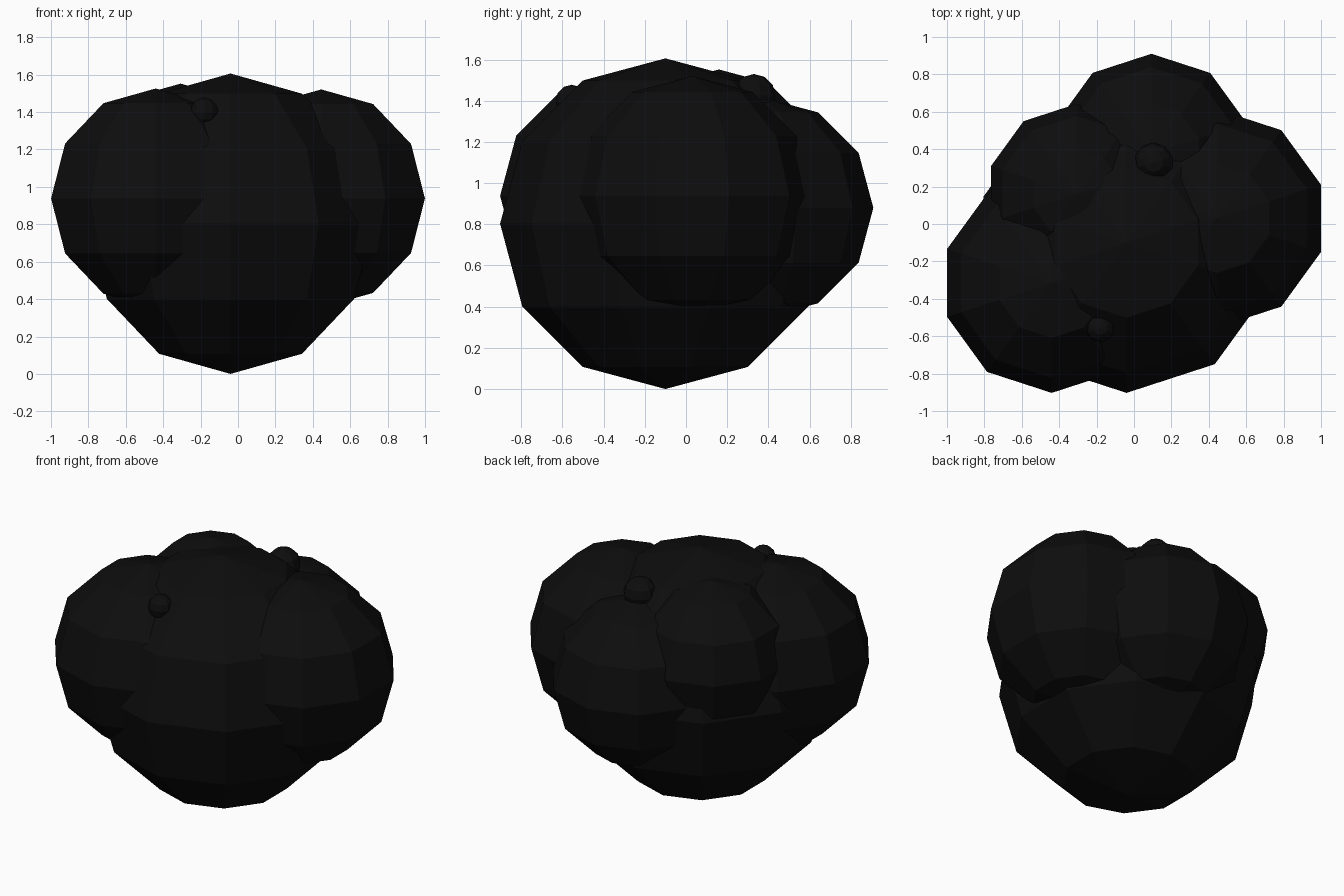
import bpy

if "Cube" in bpy.data.objects:
    bpy.data.objects.remove(bpy.data.objects["Cube"])

# Near-black material shared by every lobe
mat = bpy.data.materials.new("charcoal")
mat.diffuse_color = (0.004, 0.004, 0.004, 1)
mat.use_nodes = True
mat.node_tree.nodes["Principled BSDF"].inputs["Base Color"].default_value = mat.diffuse_color


def lobe(name, radius, centre):
    """Low-poly ball, flat shaded."""
    bpy.ops.mesh.primitive_uv_sphere_add(
        segments=10, ring_count=6, radius=radius, location=centre)
    ob = bpy.context.object
    ob.name = name
    ob.data.materials.append(mat)
    return ob


# Large body with the overlapping lobes around it
lobe("main_body", 0.803, (-0.04, -0.10, 0.803))
lobe("right_lobe", 0.583, (0.445, 0.03, 0.938))
lobe("left_lobe", 0.588, (-0.44, -0.315, 0.938))
lobe("back_lobe", 0.535, (0.093, 0.375, 0.88))
lobe("back_left_lobe", 0.482, (-0.307, 0.16, 1.07))

# Small bumps on the top
lobe("front_bump", 0.078, (-0.18, -0.555, 1.40))
lobe("rear_bump", 0.105, (0.105, 0.33, 1.425))
